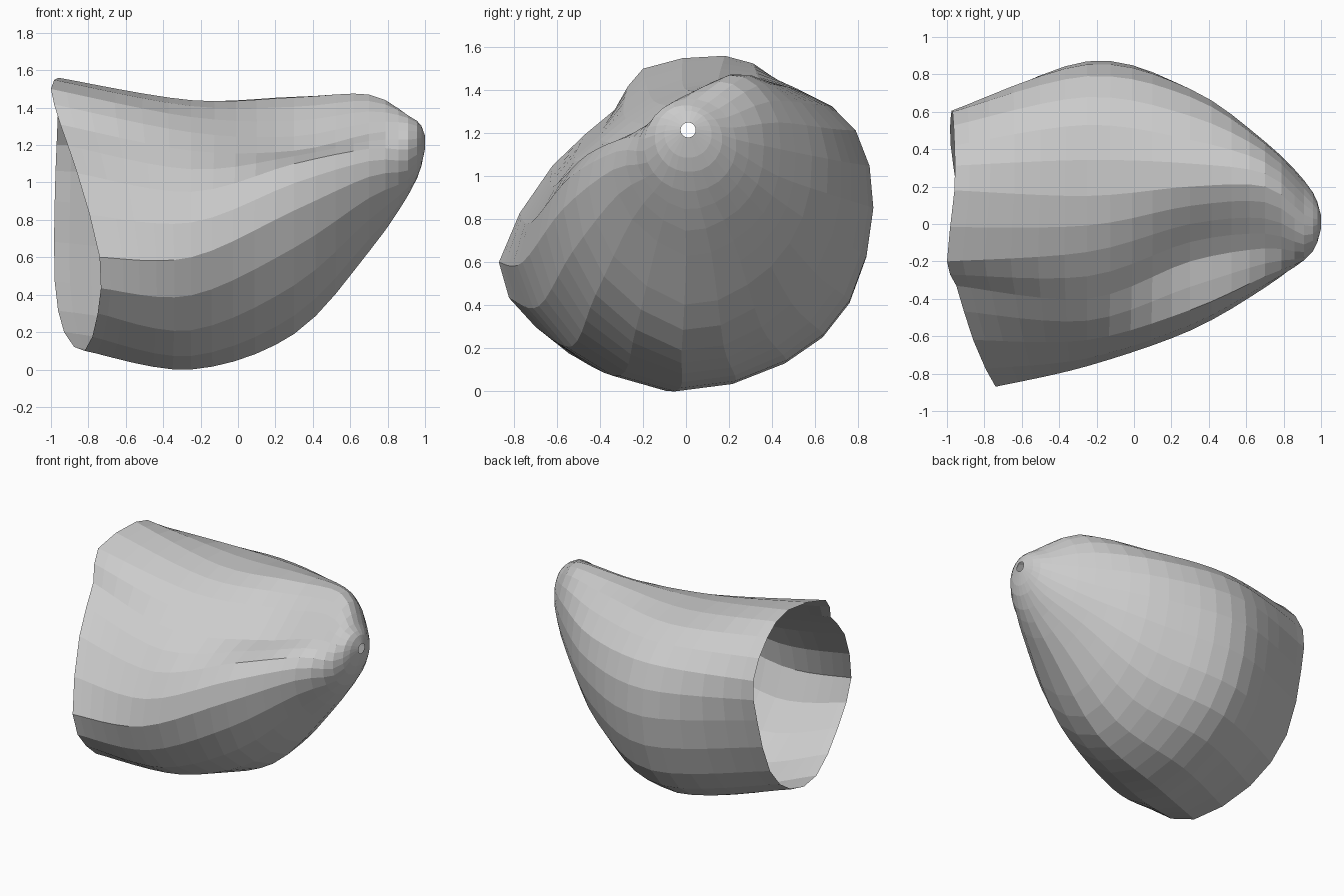
import bpy, bmesh
from math import cos, sin, radians

if "Cube" in bpy.data.objects:
    bpy.data.objects.remove(bpy.data.objects["Cube"])

# Cross-sections as (y, z) points: start at +y, run over the top, round -y, then underneath
rim_x = [-.98, -.97, -.96, -.96, -1.0, -.95, -.86, -.74, -.75, -.82, -.93, -.98]
rim = [(.57, .9), (.60, 1.2), (.42, 1.45), (.18, 1.56), (-.2, 1.5), (-.33, 1.31),
       (-.62, 1.05), (-.87, .6), (-.7, .3), (-.35, .1), (.1, .2), (.42, .47)]
belly = [(.87, .85), (.79, 1.21), (.53, 1.40), (.15, 1.44), (-.15, 1.35), (-.4, 1.17),
         (-.62, .95), (-.76, .6), (-.53, .21), (-.05, .0), (.46, .13), (.76, .41)]
saddle = [(.72, .9), (.68, 1.22), (.45, 1.42), (.2, 1.455), (0, 1.33), (-.2, 1.17),
          (-.46, 1.1), (-.57, .85), (-.42, .45), (-.02, .19), (.35, .3), (.6, .55)]
neck = [(.43, 1.0), (.43, 1.25), (.33, 1.42), (.2, 1.47), (.03, 1.38), (-.13, 1.26),
        (-.28, 1.18), (-.34, 1.03), (-.25, .8), (0, .63), (.22, .7), (.36, .83)]


def circle(x, y, z, r):
    return [(x, y + r * cos(radians(30 * k - 8)), z + r * sin(radians(30 * k - 8)))
            for k in range(12)]


def at(x, section):
    return [(x, y, z) for y, z in section]


def spline(a, b, c, d, t):
    return tuple(.5 * (2 * q + (r - p) * t + (2 * p - 5 * q + 4 * r - s) * t * t
                       + (3 * q - p - 3 * r + s) * t ** 3)
                 for p, q, r, s in zip(a, b, c, d))


def smooth_ring(ring, steps):
    n = len(ring)
    return [spline(ring[i - 1], ring[i], ring[(i + 1) % n], ring[(i + 2) % n], s / steps)
            for i in range(n) for s in range(steps)]


sections = [[(x, y, z) for x, (y, z) in zip(rim_x, rim)],
            at(-.25, belly), at(.3, saddle), at(.7, neck),
            circle(.91, .02, 1.145, .215), circle(.98, .01, 1.195, .11),
            circle(1.0, .01, 1.215, .035)]
sections = [smooth_ring(s, 2) for s in sections]

# Loft along the length, with the end sections repeated
rings = []
for i, steps in enumerate((6, 5, 4, 3, 2, 1)):
    a, b = sections[max(i - 1, 0)], sections[i]
    c, d = sections[i + 1], sections[min(i + 2, 6)]
    for s in range(steps):
        rings.append([spline(*p, s / steps) for p in zip(a, b, c, d)])
rings.append(sections[-1])

# Open shell with a wide mouth and a small hole at the tip
bm = bmesh.new()
loops = [[bm.verts.new(p) for p in ring] for ring in rings]
n = len(loops[0])
for lo, hi in zip(loops, loops[1:]):
    for k in range(n):
        bm.faces.new((lo[k], lo[(k + 1) % n], hi[(k + 1) % n], hi[k]))
bmesh.ops.recalc_face_normals(bm, faces=bm.faces)
low = min(v.co.z for v in bm.verts)
bmesh.ops.translate(bm, verts=bm.verts, vec=(0, 0, -low))
mesh = bpy.data.meshes.new("curved_shell")
bm.to_mesh(mesh)
bm.free()
shell = bpy.data.objects.new("curved_shell", mesh)
bpy.context.collection.objects.link(shell)
